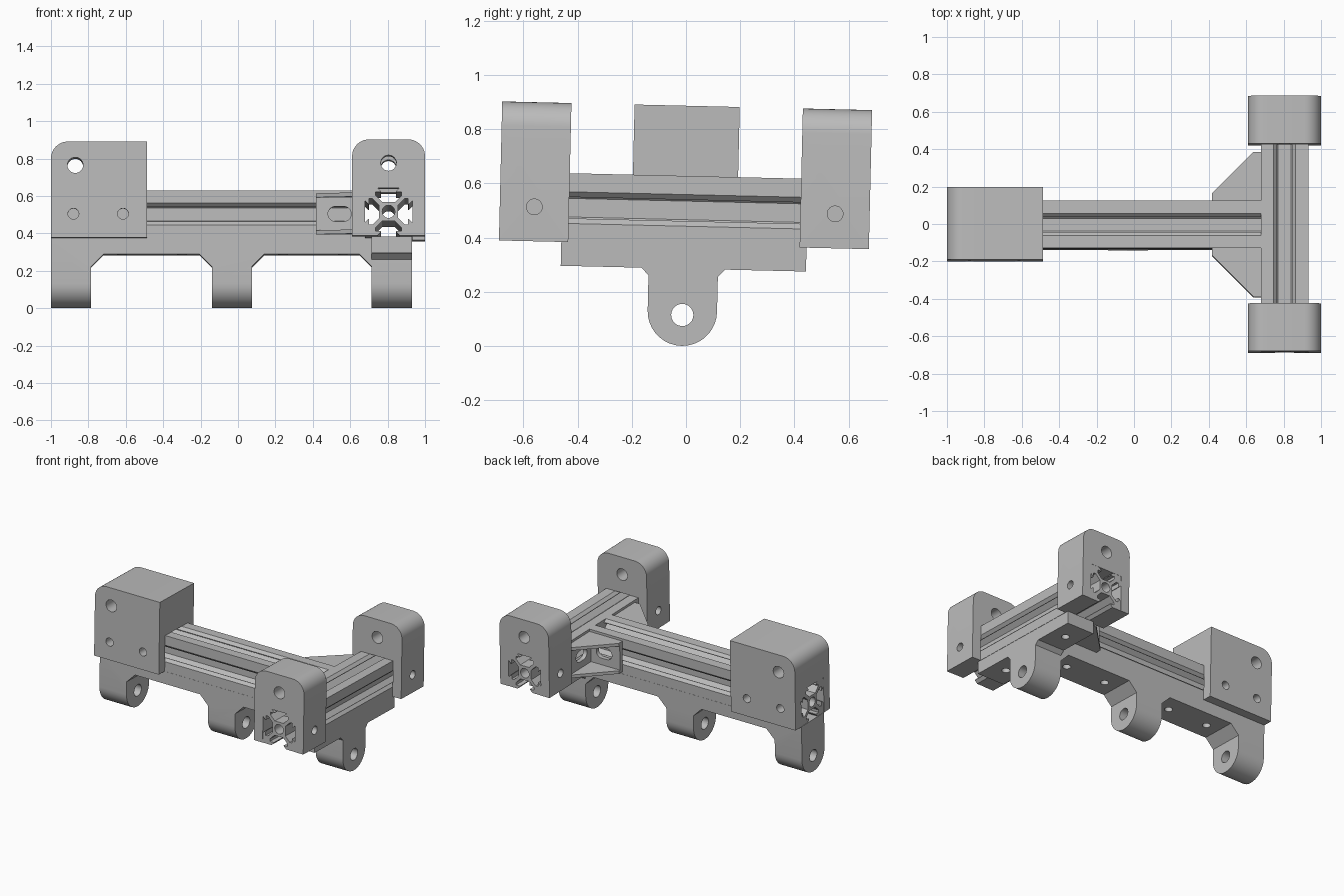
import bpy, bmesh, math
from mathutils import Matrix

if "Cube" in bpy.data.objects:
    bpy.data.objects.remove(bpy.data.objects["Cube"])

grey = bpy.data.materials.new("plain_grey")
grey.diffuse_color = (0.5, 0.5, 0.5, 1)
grey.use_nodes = True
grey.node_tree.nodes["Principled BSDF"].inputs["Base Color"].default_value = grey.diffuse_color


def prism(name, pts, axis, a, b):
    """Extrude a 2D outline along an axis from a to b."""
    place = {'x': lambda u, v, t: (t, u, v),
             'y': lambda u, v, t: (u, t, v),
             'z': lambda u, v, t: (u, v, t)}[axis]
    bm = bmesh.new()
    face = bm.faces.new([bm.verts.new(place(u, v, a)) for u, v in pts])
    ext = bmesh.ops.extrude_face_region(bm, geom=[face])
    step = place(0, 0, b - a)
    bmesh.ops.translate(bm, vec=step, verts=[g for g in ext['geom'] if isinstance(g, bmesh.types.BMVert)])
    bmesh.ops.recalc_face_normals(bm, faces=bm.faces)
    me = bpy.data.meshes.new(name)
    bm.to_mesh(me)
    bm.free()
    me.materials.append(grey)
    ob = bpy.data.objects.new(name, me)
    bpy.context.collection.objects.link(ob)
    return ob


def combine(ob, other, op='DIFFERENCE'):
    """Apply a boolean and remove the helper."""
    mod = ob.modifiers.new("bool", 'BOOLEAN')
    mod.object, mod.operation, mod.solver = other, op, 'EXACT'
    bpy.context.view_layer.objects.active = ob
    bpy.ops.object.modifier_apply(modifier=mod.name)
    bpy.data.objects.remove(other, do_unlink=True)


def rect(u0, u1, v0, v1):
    return [(u0, v0), (u1, v0), (u1, v1), (u0, v1)]


def arc(u, v, r, a0, a1, n=10):
    return [(u + r * math.cos(math.radians(a0 + (a1 - a0) * i / n)),
             v + r * math.sin(math.radians(a0 + (a1 - a0) * i / n))) for i in range(n + 1)]


def drill(ob, axis, u, v, r, a, b):
    combine(ob, prism("drill", arc(u, v, r, 0, 360, 24)[:-1], axis, a, b))


# Shared heights and sizes
BOT, MID, RAIL_TOP, TOP = 0.373, 0.50, 0.627, 0.886
H = 0.127          # half width of a rail
CX = 0.805         # centre of the cross rail


# Slotted rails
def rail(name, axis, cu, cv, a, b):
    slot = [(10, 10), (4.6, 10), (3.1, 8.5), (3.1, 8.2), (5.5, 8.2), (5.5, 6.8), (2.7, 4)]
    slot += [(-u, v) for u, v in reversed(slot[1:])]
    pts = []
    for k in range(4):
        for u, v in slot:
            pts.append((cu + u * H / 10, cv + v * H / 10))
        slot = [(-v, u) for u, v in slot]
    ob = prism(name, pts, axis, a, b)
    drill(ob, axis, cu, cv, 0.034, a - 0.1, b + 0.1)
    return ob


rail("long_rail", 'x', 0, MID, -0.998, CX - H)
rail("cross_rail", 'y', CX, MID, -0.681, 0.681)

# Large end block on the left
block = prism("end_block", [(-1, BOT), (-0.487, BOT), (-0.487, TOP)] + arc(-0.91, TOP - 0.09, 0.09, 90, 180),
              'y', -0.194, 0.194)
combine(block, prism("pocket", rect(-H, H, 0.3, RAIL_TOP), 'x', -1.1, 0))
drill(block, 'y', -0.87, 0.76, 0.042, -0.3, 0.3)
for x in (-0.88, -0.615):
    drill(block, 'y', x, MID, 0.029, -0.3, 0.3)

# Two rounded posts holding the cross rail
for name, s in (("front_post", -1), ("back_post", 1)):
    y0, y1 = sorted((s * 0.427, s * 0.6825))
    post = prism(name, [(0.61, BOT), (1.0, BOT)] + arc(0.91, TOP - 0.09, 0.09, 0, 90)
                 + arc(0.70, TOP - 0.09, 0.09, 90, 180), 'y', y0, y1)
    combine(post, prism("pocket", rect(CX - H, CX + H, 0.3, RAIL_TOP), 'y', -1, 1))
    drill(post, 'y', CX, 0.76, 0.042, -1, 1)
    drill(post, 'x', s * 0.555, MID, 0.029, 0.5, 1.1)

# Base plate with three lugs: side outline intersected with a rounded end outline
c = 0.065
comb = [(0.93, BOT), (-1, BOT), (-1, -0.1), (-0.785, -0.1), (-0.785, 0.285 - c), (-0.785 + c, 0.285),
        (-0.14 - c, 0.285), (-0.14, 0.285 - c), (-0.14, -0.1), (0.075, -0.1), (0.075, 0.285 - c),
        (0.075 + c, 0.285), (0.715 - c, 0.285), (0.715, 0.285 - c), (0.715, -0.1), (0.93, -0.1)]
base = prism("base_plate_with_lugs", comb, 'y', -0.3, 0.3)
combine(base, prism("lug_shape", [(0.128, 0.6), (-0.128, 0.6)] + arc(0, 0.128, 0.128, 180, 360, 18),
                    'x', -1.2, 1.2), 'INTERSECT')
# Cross part of the base under the cross rail
cross = [(-0.4525, BOT), (-0.4525, 0.285), (-0.155, 0.285), (-0.127, 0.257)]
cross += [(-u, v) for u, v in reversed(cross)]
combine(base, prism("cross_plate", cross, 'x', 0.715, 0.93), 'UNION')
drill(base, 'x', 0, 0.114, 0.041, -1.2, 1.2)
for x in (-0.62, -0.30, 0.24, 0.56):
    drill(base, 'z', x, 0, 0.027, 0.2, 0.5)
for y in (-0.3, 0.3):
    drill(base, 'z', 0.822, y, 0.027, 0.2, 0.5)

# Triangular corner brackets between the rails
for name, s in (("front_bracket", -1), ("back_bracket", 1)):
    X, Y, L, W, t = CX - H, H, 0.26, 0.04, 0.03

    def outline(pts):
        return [(X - u, s * (Y + v)) for u, v in pts]
    bracket = prism(name, outline([(0, 0), (L, 0), (L, W), (W, L), (0, L)]), 'z', 0.39, 0.61)
    combine(bracket, prism("hollow", outline([(t, t), (0.5, t), (0.5, 0.5), (t, 0.5)]), 'z', 0.412, 0.588))
    # oval screw slots in both walls
    for axis, sign, mid, a, b in (('y', 1, X - 0.135, s * 0.1, s * 0.2),
                                  ('x', s, s * (Y + 0.135), X - 0.06, X + 0.03)):
        oval = arc(mid + 0.022, MID, 0.04, -90, 90) + arc(mid - 0.022, MID, 0.04, 90, 270)
        combine(bracket, prism("slot", oval, axis, a, b))

# The whole assembly leans slightly; curved faces are smooth
lean = Matrix.Rotation(-0.0235, 4, 'X') @ Matrix.Translation((0, -0.0165, 0))
for ob in bpy.context.collection.objects:
    ob.data.transform(lean)
    ob.select_set(True)
    bpy.context.view_layer.objects.active = ob
bpy.ops.object.shade_smooth_by_angle(angle=math.radians(25))
